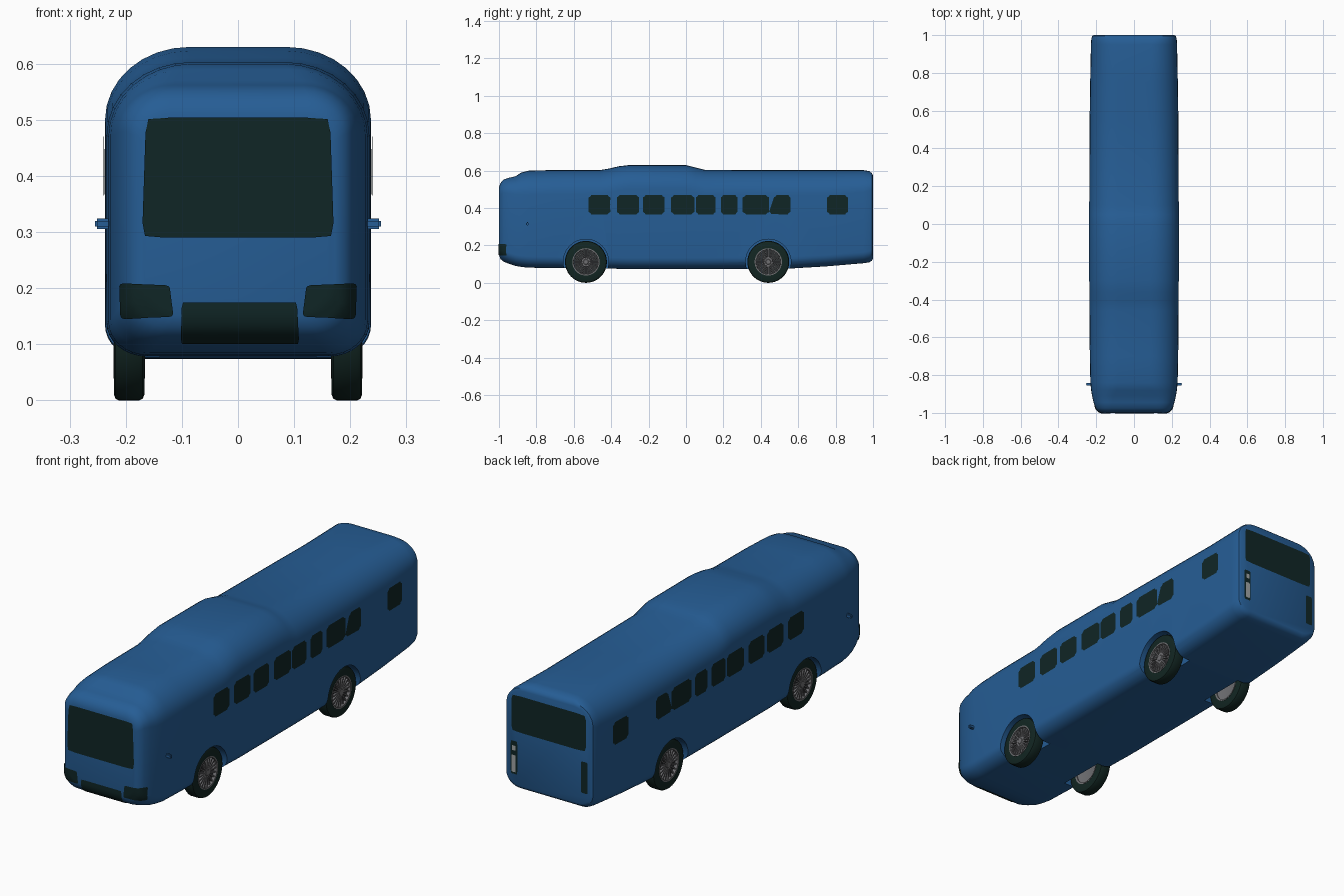
import bpy, bmesh, math
from mathutils import Vector, Matrix
from mathutils.bvhtree import BVHTree

if "Cube" in bpy.data.objects:
    bpy.data.objects.remove(bpy.data.objects["Cube"])


def material(name, rgb):
    m = bpy.data.materials.new(name)
    m.diffuse_color = (*rgb, 1)
    m.use_nodes = True
    m.node_tree.nodes["Principled BSDF"].inputs["Base Color"].default_value = m.diffuse_color
    return m


BLUE = material("body_blue", (0.019, 0.110, 0.300))
GLASS = material("dark_glass", (0.005, 0.019, 0.019))
TYRE = material("tyre_rubber", (0.006, 0.019, 0.016))
RIM = material("rim_grey", (0.16, 0.16, 0.17))
RIM_DARK = material("rim_shadow", (0.03, 0.033, 0.036))
LAMP = material("lamp_grey", (0.36, 0.38, 0.38))


def finish(name, bm, mat, angle=35):
    bmesh.ops.recalc_face_normals(bm, faces=bm.faces)
    me = bpy.data.meshes.new(name)
    bm.to_mesh(me)
    bm.free()
    ob = bpy.data.objects.new(name, me)
    bpy.context.collection.objects.link(ob)
    me.materials.append(mat)
    smooth(ob, angle)
    return ob


def smooth(ob, angle):
    bpy.ops.object.select_all(action='DESELECT')
    ob.select_set(True)
    bpy.context.view_layer.objects.active = ob
    bpy.ops.object.shade_smooth_by_angle(angle=math.radians(angle))


def section(w, zb, zt, k):
    """Rounded cross-section: wide soft roof corners, tighter sill corners."""
    pts = []
    for sx, top in ((1, 0), (1, 1), (-1, 1), (-1, 0)):
        rx, rz = (0.15 * k, 0.13 * k) if top else (0.07, 0.06)
        arc = []
        for i in range(9):
            a = math.pi / 2 * i / 8
            x = w - rx + rx * math.sin(a)
            z = zt - rz + rz * math.cos(a) if top else zb + rz - rz * math.cos(a)
            arc.append((sx * x, z))
        if (sx > 0) == bool(top):
            arc.reverse()
        pts += arc
    return pts


# Body shell: stations along the length (y, half width, bottom, top, roof rounding)
STATIONS = [
    (-1.0, 0.172, 0.150, 0.510, 0.35), (-0.993, 0.190, 0.130, 0.532, 0.45),
    (-0.975, 0.203, 0.113, 0.552, 0.55), (-0.945, 0.214, 0.101, 0.562, 0.65),
    (-0.91, 0.222, 0.090, 0.570, 0.75), (-0.88, 0.227, 0.085, 0.590, 0.9),
    (-0.84, 0.231, 0.081, 0.600, 1), (-0.70, 0.234, 0.079, 0.603, 1),
    (-0.46, 0.236, 0.077, 0.603, 1), (-0.41, 0.236, 0.076, 0.611, 1),
    (-0.36, 0.236, 0.075, 0.623, 1), (-0.30, 0.237, 0.074, 0.630, 1),
    (0.00, 0.237, 0.074, 0.629, 1), (0.05, 0.237, 0.074, 0.617, 1),
    (0.10, 0.237, 0.074, 0.604, 1), (0.55, 0.235, 0.076, 0.602, 1),
    (0.75, 0.232, 0.088, 0.602, 1), (0.95, 0.228, 0.105, 0.602, 0.9),
    (0.98, 0.226, 0.110, 0.597, 0.8), (0.995, 0.221, 0.119, 0.585, 0.65),
    (1.0, 0.214, 0.130, 0.572, 0.6)]
bm = bmesh.new()
rings = [[bm.verts.new((x, y, z)) for x, z in section(w, zb, zt, k)]
         for y, w, zb, zt, k in STATIONS]
for a, b in zip(rings, rings[1:]):
    for i in range(len(a)):
        j = (i + 1) % len(a)
        bm.faces.new((a[i], a[j], b[j], b[i]))
bm.faces.new(rings[0])
bm.faces.new(rings[-1])
bmesh.ops.recalc_face_normals(bm, faces=bm.faces)
shell = BVHTree.FromBMesh(bm)
body = finish("body", bm, BLUE)

# Wheel arches cut out of the body
AXLES = (-0.535, 0.44)
for y in AXLES:
    for s in (-1, 1):
        bm = bmesh.new()
        bmesh.ops.create_cone(bm, cap_ends=True, segments=48, radius1=0.121, radius2=0.121,
                              depth=0.2, matrix=Matrix.Translation((s * 0.24, y, 0.112))
                              @ Matrix.Rotation(math.pi / 2, 4, 'Y'))
        cutter = finish("arch_cutter", bm, BLUE)
        cutter.hide_render = True
        mod = body.modifiers.new("arch", 'BOOLEAN')
        mod.object, mod.operation, mod.solver = cutter, 'DIFFERENCE', 'EXACT'
        bpy.context.view_layer.objects.active = body
        bpy.ops.object.modifier_apply(modifier="arch")
        bpy.data.objects.remove(cutter)
smooth(body, 35)


def plate(name, quad, side, mat, lift=0.003, corner=0.05, n=8):
    """Thin panel laid on the shell; quad = (h, z) corners, side = outward direction."""
    d = Vector(side)
    c = [Vector(p) for p in quad]
    bm = bmesh.new()
    grid = []
    for i in range(n + 1):
        row = []
        for j in range(n + 1):
            u, v = i / n, j / n
            if i in (0, n) and j in (0, n):      # clip the corners
                u, v = u + (0.5 - u) * corner, v + (0.5 - v) * corner
            h, z = c[0].lerp(c[1], u).lerp(c[3].lerp(c[2], u), v)
            start = Vector((0, h, z)) if d.x else Vector((h, 0, z))
            hit, nor, _, _ = shell.ray_cast(start + d * 3, -d)
            if hit is None:
                hit, nor, _, _ = shell.find_nearest(start + d)
            row.append(bm.verts.new(hit + nor * lift))
        grid.append(row)
    for i in range(n):
        for j in range(n):
            bm.faces.new((grid[i][j], grid[i + 1][j], grid[i + 1][j + 1], grid[i][j + 1]))
    ob = finish(name, bm, mat)
    # make the panel face outwards
    if sum((p.normal * p.area for p in ob.data.polygons), Vector()).dot(d) < 0:
        ob.data.flip_normals()
    return ob


def rect(a, b, lo, hi):
    return ((a, lo), (b, lo), (b, hi), (a, hi))


# Side windows, the same on both sides
WINDOWS = [(-0.52, -0.405), (-0.37, -0.25), (-0.23, -0.115), (-0.08, 0.045),
           (0.053, 0.158), (0.187, 0.275), (0.303, 0.445), (0.755, 0.865)]
for s in (-1, 1):
    for a, b in WINDOWS:
        plate("side_window", rect(a, b, 0.365, 0.47), (s, 0, 0), GLASS, corner=0.16)
    plate("notched_window", ((0.44, 0.368), (0.558, 0.365), (0.558, 0.47), (0.475, 0.47)),
          (s, 0, 0), GLASS, corner=0.16)

# Front glass, grille and headlamps
FRONT, REAR = (0, -1, 0), (0, 1, 0)
plate("windscreen", ((-0.171, 0.29), (0.171, 0.29), (0.164, 0.504), (-0.164, 0.504)),
      FRONT, GLASS, corner=0.03)
plate("grille", ((-0.102, 0.103), (0.109, 0.103), (0.105, 0.175), (-0.1, 0.175)),
      FRONT, GLASS, corner=0.02)
for s in (-1, 1):
    plate("headlamp", ((s * 0.207, 0.146), (s * 0.115, 0.15), (s * 0.122, 0.205),
                       (s * 0.209, 0.209)), FRONT, GLASS, n=12)

# Rear glass and lamps
plate("rear_window", rect(-0.19, 0.19, 0.378, 0.546), REAR, GLASS, corner=0.03)
plate("rear_vent", rect(-0.2, -0.165, 0.185, 0.33), REAR, GLASS)
plate("rear_lamp_frame", rect(0.16, 0.194, 0.18, 0.332), REAR, GLASS)
plate("rear_lamp_lower", rect(0.166, 0.188, 0.19, 0.268), REAR, LAMP, 0.006)
plate("rear_lamp_upper", rect(0.168, 0.186, 0.29, 0.312), REAR, LAMP, 0.006)

# Small side mirrors
for s in (-1, 1):
    bm = bmesh.new()
    bmesh.ops.create_cube(bm, size=1, matrix=Matrix.Translation((s * 0.241, -0.848, 0.315))
                          @ Matrix.Diagonal((0.028, 0.014, 0.018, 1)))
    bmesh.ops.bevel(bm, geom=bm.edges[:], offset=0.004, segments=2, affect='EDGES')
    finish("mirror", bm, BLUE)


def lathe(name, profile, s, y, mat, closed=True, steps=48):
    """Spin (x, radius) points around an axle."""
    bm = bmesh.new()
    vs = [bm.verts.new((s * x, y, 0.112 + r)) for x, r in profile]
    edges = [bm.edges.new(p) for p in zip(vs, vs[1:])]
    if closed:
        edges.append(bm.edges.new((vs[-1], vs[0])))
    bmesh.ops.spin(bm, geom=vs + edges, cent=(0, y, 0.112), axis=(1, 0, 0),
                   angle=2 * math.pi, steps=steps, use_duplicate=False)
    bmesh.ops.remove_doubles(bm, verts=bm.verts, dist=1e-5)
    return finish(name, bm, mat)


# Wheels: tyre, rim ring, dish, hub and thin spokes
for y in AXLES:
    for s in (-1, 1):
        lathe("tyre", [(0.167, 0.072), (0.167, 0.102), (0.170, 0.109), (0.176, 0.112),
                       (0.212, 0.112), (0.218, 0.109), (0.221, 0.102), (0.221, 0.072)],
              s, y, TYRE)
        lathe("rim_ring", [(0.168, 0.065), (0.166, 0.073), (0.222, 0.073), (0.222, 0.066)],
              s, y, RIM)
        lathe("rim_dish", [(0.206, 0.0), (0.206, 0.068)], s, y, RIM_DARK, False)
        lathe("rim_back", [(0.180, 0.0), (0.180, 0.03), (0.172, 0.068)], s, y, RIM, False)
        lathe("hub", [(0.2, 0.0), (0.2, 0.017), (0.216, 0.016), (0.219, 0.012), (0.219, 0.0)],
              s, y, RIM, False, 24)
        bm = bmesh.new()
        for i in range(20):
            bmesh.ops.create_cube(
                bm, size=1, matrix=Matrix.Translation((s * 0.212, y, 0.112))
                @ Matrix.Rotation(2 * math.pi * i / 20, 4, 'X')
                @ Matrix.Translation((0, 0, 0.041)) @ Matrix.Diagonal((0.01, 0.006, 0.054, 1)))
        finish("spokes", bm, RIM)
